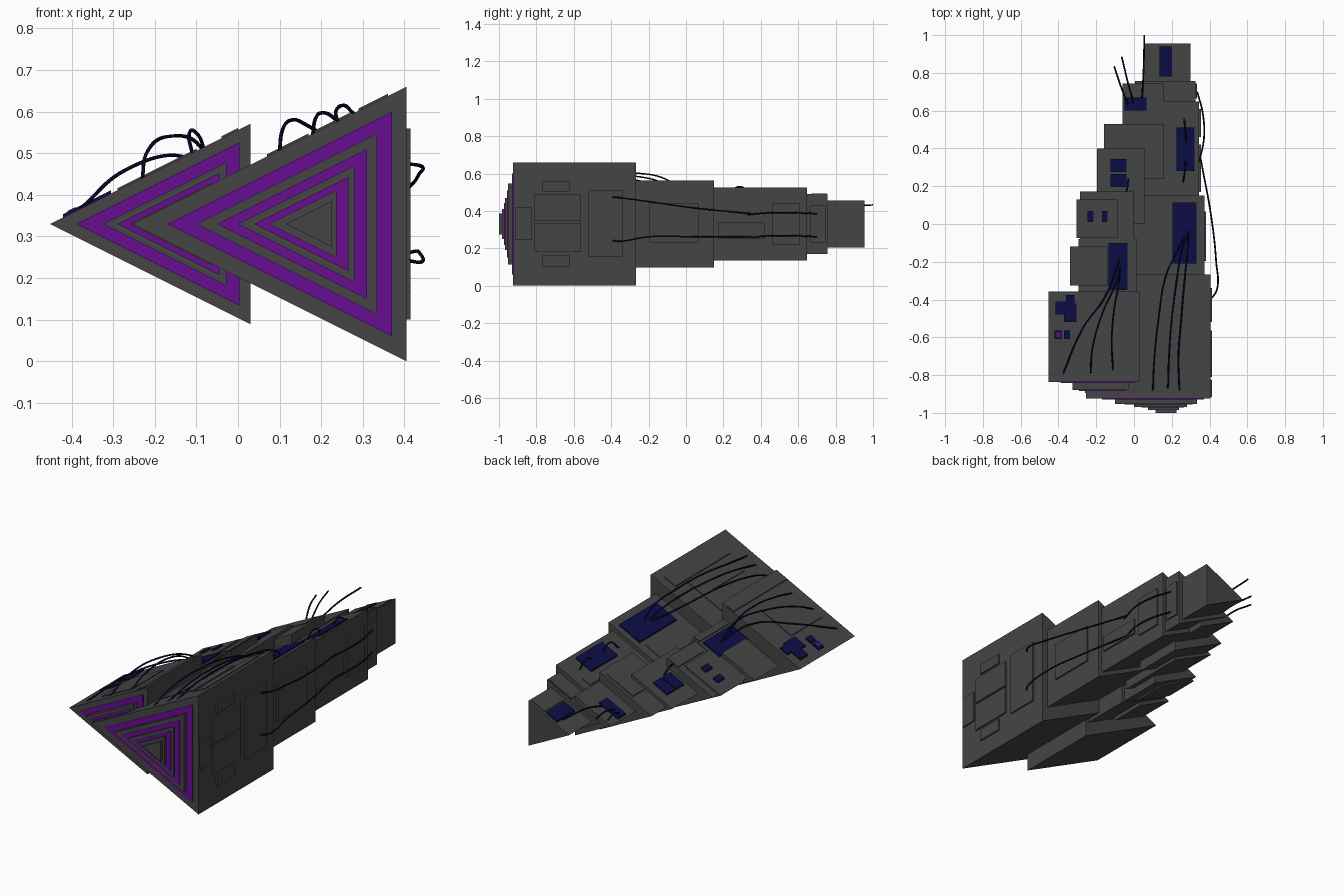
import bpy, bmesh

MID = 0.33  # height of the centre line shared by all wedges


def material(name, rgb):
    m = bpy.data.materials.new(name)
    m.diffuse_color = (*rgb, 1)
    return m


GREY = material("dark_grey", (0.06, 0.06, 0.06))
PURPLE = material("purple", (0.138, 0.004, 0.283))
NAVY = material("navy", (0.004, 0.004, 0.062))
CABLE = material("cable_navy", (0.003, 0.003, 0.026))


def extrude(name, pts, y0, y1, mat):
    """Extrude an xz profile from y0 to y1."""
    bm = bmesh.new()
    a = [bm.verts.new((x, y0, z)) for x, z in pts]
    b = [bm.verts.new((x, y1, z)) for x, z in pts]
    n = len(pts)
    bm.faces.new(a)
    bm.faces.new(b[::-1])
    for i in range(n):
        j = (i + 1) % n
        bm.faces.new((a[j], a[i], b[i], b[j]))
    bmesh.ops.recalc_face_normals(bm, faces=bm.faces)
    me = bpy.data.meshes.new(name)
    bm.to_mesh(me)
    bm.free()
    me.materials.append(mat)
    ob = bpy.data.objects.new(name, me)
    bpy.context.collection.objects.link(ob)
    return ob


def wedge(name, x0, x1, y0, y1, mat=GREY):
    """Triangular prism with its ridge at x0 and its upright wall at x1."""
    h = (x1 - x0) / 2
    return extrude(name, [(x0, MID), (x1, MID - h), (x1, MID + h)], y0, y1, mat)


def slope_plate(name, apex, x0, x1, y0, y1, mat=NAVY, t=0.008):
    """Thin plate lying on the upper slope of the wedge with this ridge."""
    za, zb = MID + (x0 - apex) / 2, MID + (x1 - apex) / 2
    extrude(name, [(x0, za - 0.008), (x1, zb - 0.008), (x1, zb + t), (x0, za + t)], y0, y1, mat)


def wall_plate(name, x, y0, y1, z0, z1, t=0.009):
    """Thin plate on an upright right-hand wall."""
    extrude(name, [(x - 0.008, z0), (x + t, z0), (x + t, z1), (x - 0.008, z1)], y0, y1, GREY)


def cable(name, pts, r=0.0045):
    cu = bpy.data.curves.new(name, "CURVE")
    cu.dimensions = "3D"
    cu.bevel_depth = r
    cu.bevel_resolution = 1
    cu.resolution_u = 8
    cu.use_fill_caps = True
    sp = cu.splines.new("BEZIER")
    sp.bezier_points.add(len(pts) - 1)
    for p, co in zip(sp.bezier_points, pts):
        p.co = co
        p.handle_left_type = p.handle_right_type = "AUTO"
    cu.materials.append(CABLE)
    bpy.context.collection.objects.link(bpy.data.objects.new(name, cu))


# Right-hand hull, stepping down toward the back
wedge("right_hull_1", -0.255, 0.405, -0.925, -0.268)
wedge("right_hull_2", -0.095, 0.372, -0.30, 0.15)
wedge("right_hull_3", -0.045, 0.345, 0.12, 0.648)
wedge("right_hull_4", 0.005, 0.325, 0.62, 0.757)
wedge("right_hull_5", 0.05, 0.30, 0.73, 0.955)

# Left-hand hull
wedge("left_hull_1", -0.452, 0.03, -0.837, -0.357)
wedge("left_hull_2", -0.295, 0.015, -0.38, -0.08)
wedge("left_hull_2_outer", -0.34, -0.14, -0.325, -0.118)
wedge("left_hull_3", -0.285, 0.0, -0.10, 0.172)
wedge("left_hull_3_outer", -0.305, -0.085, -0.075, 0.13)
wedge("left_hull_4", -0.195, 0.055, 0.0, 0.40)
wedge("left_hull_5", -0.16, 0.16, 0.24, 0.53)
wedge("left_hull_6", -0.06, 0.16, 0.50, 0.745)

# Nested engine triangles: ridge x, wall x, front y, colour
right_rings = [(-0.17, 0.37, -0.93, PURPLE), (-0.10, 0.334, -0.952, GREY),
               (-0.05, 0.31, -0.956, PURPLE), (0.0, 0.28, -0.968, GREY),
               (0.04, 0.265, -0.972, PURPLE), (0.075, 0.237, -0.984, GREY),
               (0.115, 0.225, -1.0, GREY)]
left_rings = [(-0.388, 0.004, -0.842, PURPLE), (-0.325, -0.028, -0.88, GREY),
              (-0.29, -0.045, -0.884, PURPLE), (-0.26, -0.065, -0.895, GREY)]
for side, rings, back in (("right", right_rings, -0.91), ("left", left_rings, -0.82)):
    for i, (x0, x1, y, mat) in enumerate(rings):
        wedge(f"{side}_engine_ring_{i}", x0, x1, y, back, mat)

# Navy control plates: ridge of host wedge, x range, y range
for i, p in enumerate([
        (-0.095, 0.205, 0.33, -0.21, 0.115), (-0.045, 0.225, 0.32, 0.28, 0.51),
        (0.05, 0.135, 0.20, 0.78, 0.94), (-0.295, -0.135, -0.035, -0.35, -0.10),
        (-0.195, -0.125, -0.04, 0.275, 0.345), (-0.195, -0.125, -0.04, 0.195, 0.265),
        (-0.305, -0.245, -0.215, 0.01, 0.07), (-0.305, -0.17, -0.14, 0.01, 0.07),
        (-0.06, -0.05, 0.065, 0.60, 0.67), (-0.452, -0.415, -0.36, -0.48, -0.41),
        (-0.452, -0.36, -0.315, -0.42, -0.375), (-0.452, -0.37, -0.305, -0.52, -0.42),
        (-0.452, -0.42, -0.38, -0.61, -0.565), (-0.452, -0.37, -0.34, -0.61, -0.565)]):
    slope_plate(f"control_plate_{i}", *p)
slope_plate("purple_lamp", -0.452, -0.41, -0.39, -0.60, -0.575, PURPLE, 0.01)

# Raised grey armour plates on the slopes
for i, p in enumerate([
        (-0.255, 0.07, 0.17, -0.77, -0.41), (-0.255, 0.18, 0.27, -0.77, -0.41),
        (-0.255, 0.29, 0.36, -0.80, -0.32), (-0.452, -0.29, -0.10, -0.78, -0.51),
        (-0.452, -0.04, 0.0, -0.83, -0.36), (-0.095, 0.07, 0.18, -0.22, 0.10),
        (-0.045, 0.17, 0.215, 0.20, 0.60), (-0.295, -0.02, 0.01, -0.35, -0.09),
        (-0.285, -0.07, -0.01, -0.06, 0.17), (-0.16, -0.03, 0.13, 0.41, 0.51),
        (0.005, 0.18, 0.32, 0.67, 0.75), (0.05, 0.21, 0.29, 0.77, 0.94)]):
    slope_plate(f"slope_armour_{i}", *p, GREY, 0.005)

# Armour plates on the right-hand wall: wall x, y range, z range
for i, p in enumerate([
        (0.405, -0.52, -0.34, 0.155, 0.51), (0.405, -0.81, -0.565, 0.345, 0.49),
        (0.405, -0.81, -0.565, 0.18, 0.335), (0.405, -0.915, -0.825, 0.245, 0.42),
        (0.405, -0.77, -0.62, 0.505, 0.56), (0.405, -0.77, -0.62, 0.10, 0.165),
        (0.372, -0.195, 0.067, 0.23, 0.44), (0.345, 0.17, 0.42, 0.25, 0.337),
        (0.345, 0.46, 0.61, 0.22, 0.44), (0.325, 0.665, 0.745, 0.23, 0.43)]):
    wall_plate(f"wall_armour_{i}", *p)

# Cables over the right hull
cable("right_cable_1", [(.28, -.04, .51), (.22, -.16, .535), (.17, -.27, .565),
                        (.13, -.5, .58), (.105, -.75, .55), (.10, -.88, .505)])
cable("right_cable_2", [(.28, -.05, .51), (.25, -.15, .56), (.23, -.27, .585),
                        (.20, -.5, .597), (.185, -.7, .58), (.18, -.87, .545)])
cable("right_cable_3", [(.285, -.02, .51), (.285, -.12, .575), (.27, -.27, .603),
                        (.25, -.5, .615), (.235, -.7, .60), (.24, -.88, .575)])
# Cables over the left hull
cable("left_cable_1", [(-.07, -.17, .44), (-.15, -.38, .495), (-.27, -.55, .46), (-.375, -.79, .37)])
cable("left_cable_2", [(-.07, -.22, .44), (-.09, -.3, .515), (-.17, -.48, .54),
                       (-.22, -.66, .50), (-.23, -.79, .44)])
cable("left_cable_3", [(-.075, -.26, .44), (-.085, -.34, .52), (-.105, -.45, .553),
                       (-.118, -.63, .54), (-.11, -.78, .50)])
# Cables along the right-hand wall
for i, (za, zb, zc) in enumerate([(.475, .45, .385), (.243, .262, .262)]):
    cable(f"wall_cable_front_{i}", [(.405, -.40, za), (.438, -.35, za - .005), (.435, -.2, zb),
                                    (.41, .03, (zb + zc) / 2), (.352, .35, zc)])
    cable(f"wall_cable_back_{i}", [(.345, .33, zc - .005), (.37, .45, zc + .005),
                                   (.365, .58, zc + .005), (.335, .70, zc)])
# Small loops and rear whiskers
cable("loop_1", [(.275, .34, .485), (.27, .29, .53), (.26, .22, .48)])
cable("loop_2", [(.265, .56, .48), (.272, .49, .515), (.28, .42, .49)])
cable("loop_3", [(-.03, .24, .41), (-.04, .17, .45), (-.065, .10, .43)])
cable("whisker_1", [(-.03, .63, .345), (-.07, .73, .40), (-.105, .835, .41)])
cable("whisker_2", [(.0, .63, .36), (-.035, .76, .41), (-.065, .885, .425)])
cable("whisker_3", [(.04, .63, .375), (.05, .80, .42), (.055, 1.0, .432)])
